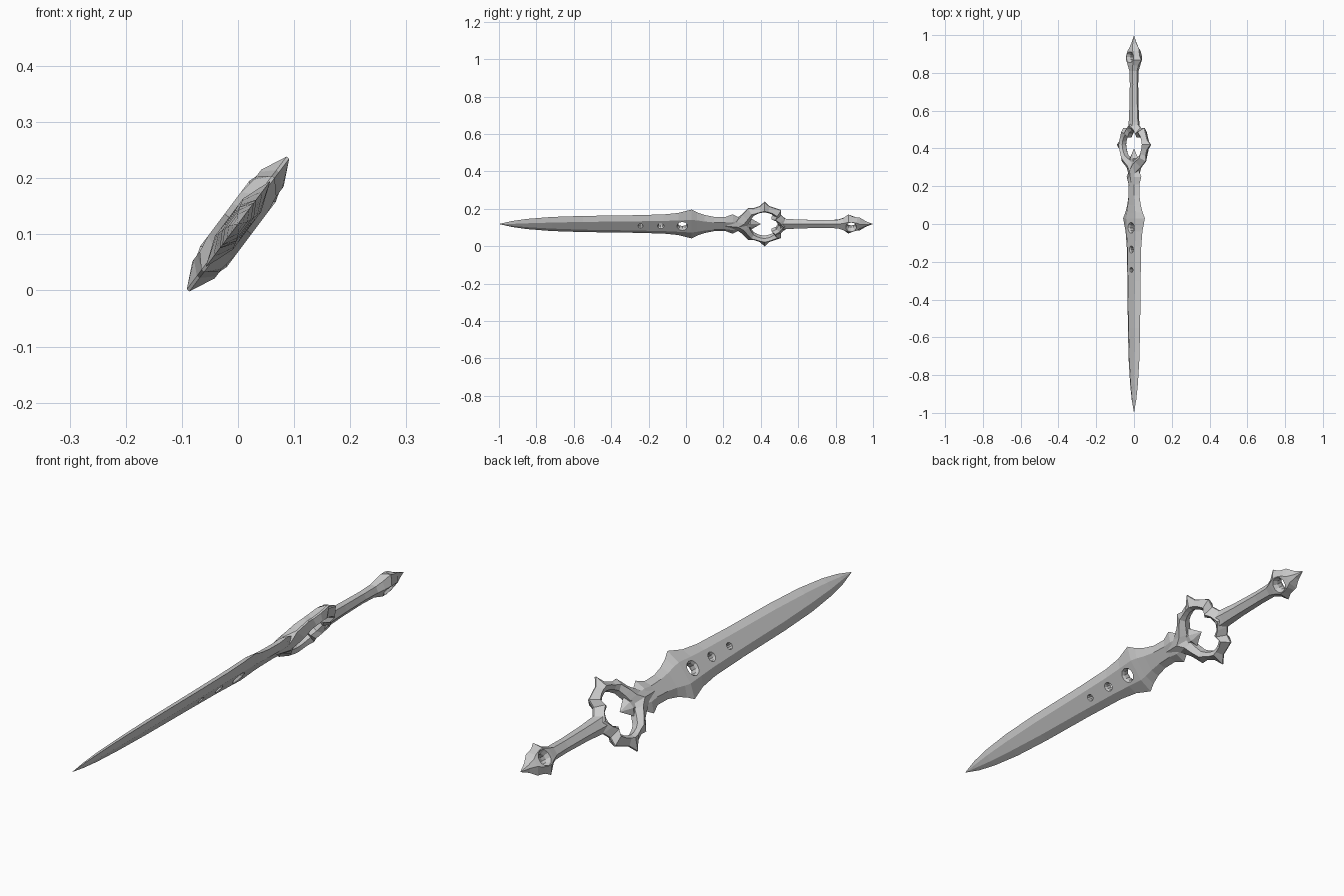
import bpy, bmesh, math

if "Cube" in bpy.data.objects:
    bpy.data.objects.remove(bpy.data.objects["Cube"])

# The sword is modelled flat (x = width, y = length, z = thickness), then rolled about y.
ROLL = math.radians(-53.1)
HEIGHT = 0.1185


def make(name, verts, faces):
    bm = bmesh.new()
    vs = [bm.verts.new(v) for v in verts]
    for f in faces:
        bm.faces.new([vs[i] for i in f])
    bmesh.ops.remove_doubles(bm, verts=bm.verts, dist=1e-5)
    bmesh.ops.dissolve_degenerate(bm, edges=bm.edges, dist=1e-5)
    bmesh.ops.recalc_face_normals(bm, faces=bm.faces)
    me = bpy.data.meshes.new(name)
    bm.to_mesh(me)
    bm.free()
    ob = bpy.data.objects.new(name, me)
    bpy.context.collection.objects.link(ob)
    return ob


def rings_to_faces(n_rings, n, closed):
    faces = []
    for r in range(n_rings if closed else n_rings - 1):
        a, b = r * n, ((r + 1) % n_rings) * n
        for i in range(n):
            j = (i + 1) % n
            faces.append((a + i, a + j, b + j, b + i))
    return faces


def hex_loft(name, rows):
    """rows: (y, half width, half width of flat, half thickness)"""
    verts = []
    for y, w, f, t in rows:
        verts += [(w, y, 0), (f, y, t), (-f, y, t), (-w, y, 0), (-f, y, -t), (f, y, -t)]
    faces = rings_to_faces(len(rows), 6, False)
    last = (len(rows) - 1) * 6
    if rows[0][1] > 0:
        faces.append(tuple(range(6)))
    if rows[-1][1] > 0:
        faces.append(tuple(range(last, last + 6)))
    return make(name, verts, faces)


def drill(ob, y, r):
    """Cut a round hole with chamfered rims."""
    n, verts = 10, []
    prof = [(-0.06, r * 1.9), (-0.009, r * 0.9), (0.009, r * 0.9), (0.06, r * 1.9)]
    for z, rad in prof:
        verts += [(rad * math.cos(2 * math.pi * i / n), y + rad * math.sin(2 * math.pi * i / n), z)
                  for i in range(n)]
    faces = rings_to_faces(4, n, False) + [tuple(range(n)), tuple(range(3 * n, 4 * n))]
    cutter = make("hole_cutter", verts, faces)
    cutter.hide_render = True
    mod = ob.modifiers.new("hole", 'BOOLEAN')
    mod.operation, mod.solver, mod.object = 'DIFFERENCE', 'EXACT', cutter
    bpy.context.view_layer.objects.active = ob
    bpy.ops.object.modifier_apply(modifier=mod.name)
    bpy.data.objects.remove(cutter)


# Blade with flared shoulders, ending in an arrow point inside the guard ring
blade = hex_loft("blade", [
    (-1.0, 0, 0, 0), (-0.93, 0.020, 0.006, 0.007), (-0.85, 0.034, 0.013, 0.011),
    (-0.72, 0.047, 0.020, 0.014), (-0.55, 0.054, 0.026, 0.016), (-0.30, 0.058, 0.030, 0.017),
    (-0.12, 0.064, 0.034, 0.018), (-0.04, 0.074, 0.038, 0.019), (0.03, 0.096, 0.042, 0.020),
    (0.06, 0.077, 0.038, 0.019), (0.10, 0.060, 0.030, 0.018), (0.15, 0.048, 0.024, 0.018),
    (0.21, 0.047, 0.022, 0.018), (0.25, 0.065, 0.026, 0.019), (0.275, 0.048, 0.022, 0.018),
    (0.33, 0.024, 0.012, 0.016), (0.346, 0.038, 0.012, 0.017), (0.40, 0, 0, 0)])
for y, r in ((-0.02, 0.026), (-0.135, 0.017), (-0.243, 0.013)):
    drill(blade, y, r)

# Spiked guard ring: matched outer and inner outlines as (width, y), mirrored
outer = [(0, 0.20), (0.028, 0.27), (0.062, 0.30), (0.105, 0.333), (0.104, 0.36), (0.118, 0.395),
         (0.148, 0.42), (0.118, 0.445), (0.106, 0.475), (0.092, 0.508), (0.060, 0.508),
         (0.034, 0.53), (0, 0.56)]
inner = [(0, 0.335), (0.018, 0.338), (0.040, 0.348), (0.064, 0.362), (0.076, 0.38), (0.084, 0.40),
         (0.087, 0.42), (0.084, 0.437), (0.076, 0.455), (0.060, 0.474), (0.040, 0.458),
         (0.027, 0.482), (0, 0.495)]
pairs = list(zip(outer, inner))
pairs += [((-o[0], o[1]), (-i[0], i[1])) for o, i in pairs[-2:0:-1]]
verts = []
for o, i in pairs:
    k = 0.40 if abs(o[0]) < 0.12 else 0.25
    m = [i[n] + (o[n] - i[n]) * k for n in (0, 1)]
    t = 0.025 if 0.33 < o[1] < 0.5 else 0.030
    lip = 0.017 if o[1] < 0.29 else 0.003
    verts += [(o[0], o[1], lip), (m[0], m[1], t), (i[0], i[1], 0.013),
              (i[0], i[1], -0.013), (m[0], m[1], -t), (o[0], o[1], -lip)]
guard = make("guard_ring", verts, rings_to_faces(len(pairs), 6, True))

# Grip with barbed pommel
grip = hex_loft("grip_and_pommel", [
    (0.505, 0.040, 0.018, 0.026), (0.54, 0.034, 0.016, 0.023), (0.62, 0.029, 0.014, 0.020),
    (0.74, 0.026, 0.013, 0.018), (0.81, 0.027, 0.014, 0.020), (0.84, 0.038, 0.022, 0.025),
    (0.868, 0.064, 0.032, 0.028), (0.89, 0.050, 0.032, 0.028), (0.915, 0.044, 0.024, 0.026),
    (0.93, 0.042, 0.014, 0.022), (0.96, 0.019, 0.006, 0.012), (1.0, 0, 0, 0)])
drill(grip, 0.883, 0.024)

# Roll everything into its resting pose
for ob in (blade, guard, grip):
    ob.rotation_euler = (0, ROLL, 0)
    ob.location = (0, 0, HEIGHT)
